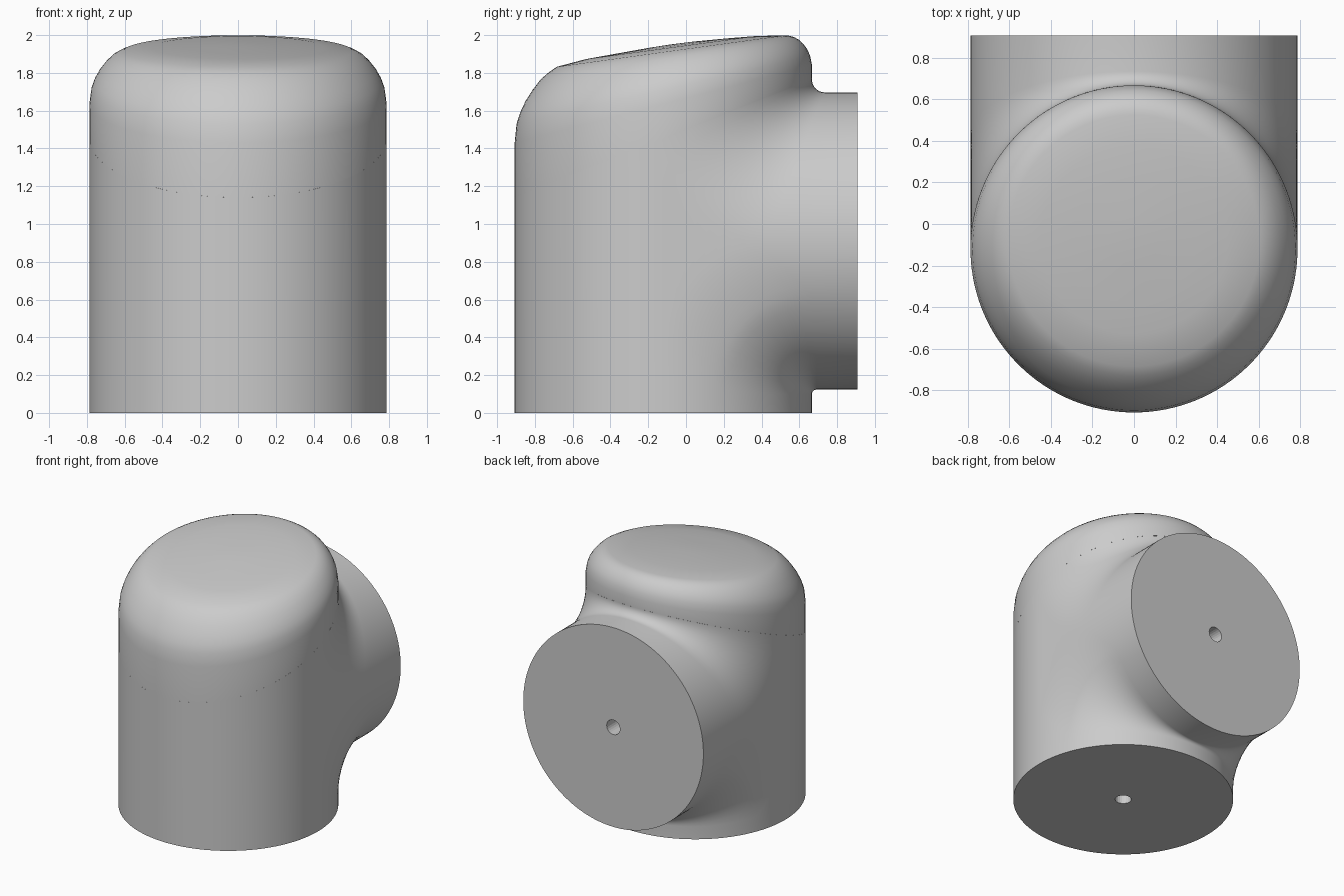
import bpy, bmesh, math
from math import sin, cos, pi, radians

if "Cube" in bpy.data.objects:
    bpy.data.objects.remove(bpy.data.objects["Cube"])

R = 0.787        # radius of both cylinders
CY = -0.12       # upright axis position in y
CZ = 0.91        # side branch axis height
END = 0.907      # branch end face
N, ARC = 64, 10


def make(name, verts, faces):
    mesh = bpy.data.meshes.new(name)
    mesh.from_pydata(verts, [], faces)
    bm = bmesh.new()
    bm.from_mesh(mesh)
    bmesh.ops.recalc_face_normals(bm, faces=bm.faces)
    bm.to_mesh(mesh)
    bm.free()
    ob = bpy.data.objects.new(name, mesh)
    bpy.context.collection.objects.link(ob)
    return ob


def smooth(ob):
    bpy.ops.object.select_all(action='DESELECT')
    ob.select_set(True)
    bpy.context.view_layer.objects.active = ob
    bpy.ops.object.shade_smooth_by_angle(angle=radians(32))


def seam(y):
    # slanted joint between body and cap
    return 1.14 + 0.4 * (y + 0.907)


def fillet(yc, zc, r, side):
    # quarter arc from the upright wall out to the branch wall
    pts = []
    for k in range(ARC + 1):
        a = k / ARC * pi / 2
        pts.append((yc + r * (1 - cos(a)), zc + side * r * (1 - sin(a))))
    return pts


def section(s):
    # outline of the tee at one x, s = half width of both cylinders there
    t = 1 - s / R
    r_top = min(0.07 + 0.6 * t, 0.54 - 0.6 * s, 0.5)
    r_low = min(0.03 + 0.75 * t, 0.81 - s, 0.5)
    front, back = CY - s, CY + s
    return ([(front, 0), (back, 0)]
            + fillet(back, CZ - s, r_low, -1)
            + [(END, CZ - s), (END, CZ + s)]
            + fillet(back, CZ + s, r_top, 1)[::-1]
            + [(back, seam(back)), (front, seam(front))])


# Body: constant-x sections lofted from left to right
verts, faces = [], []
for i in range(N + 1):
    a = radians(-88.5 + 177 * i / N)
    sec = section(R * cos(a))
    verts += [(R * sin(a), y, z) for y, z in sec]
m = len(sec)
for i in range(N):
    for j in range(m):
        k = (j + 1) % m
        faces.append((i * m + j, i * m + k, (i + 1) * m + k, (i + 1) * m + j))
faces += [tuple(range(m)), tuple(range(N * m, (N + 1) * m))]
body = make("tee_body", verts, faces)
smooth(body)

# Cap: tilted rings (radius, centre y, front z, back z)
rings = [(R, CY, 1.14, 1.77), (R, CY, 1.43, 1.84), (0.777, CY, 1.53, 1.89),
         (0.76, -0.118, 1.59, 1.925), (0.735, -0.115, 1.65, 1.955),
         (0.705, -0.107, 1.71, 1.975), (0.672, -0.098, 1.765, 1.989),
         (0.64, -0.09, 1.80, 1.996), (0.605, -0.08, 1.832, 1.999),
         (0.45, -0.08, 1.873, 1.995), (0.3, -0.08, 1.90, 1.983),
         (0.12, -0.08, 1.932, 1.966)]
S = 96
verts, faces = [], []
for r, cy, zf, zb in rings:
    for j in range(S):
        a = 2 * pi * j / S
        verts.append((r * cos(a), cy + r * sin(a),
                      (zf + zb) / 2 + (zb - zf) / 2 * sin(a)))
for i in range(len(rings) - 1):
    for j in range(S):
        k = (j + 1) % S
        faces.append((i * S + j, i * S + k, (i + 1) * S + k, (i + 1) * S + j))
verts.append((0, -0.08, 1.951))
top = (len(rings) - 1) * S
faces += [(top + j, top + (j + 1) % S, len(verts) - 1) for j in range(S)]
cap = make("slanted_cap", verts, faces)
smooth(cap)

# Small bores in the bottom and in the branch end
for name, loc, rot in (("bottom_bore_cutter", (0, CY, 0.4), (0, 0, 0)),
                       ("branch_bore_cutter", (0, 0.44, CZ), (pi / 2, 0, 0))):
    bpy.ops.mesh.primitive_cylinder_add(vertices=24, radius=0.058, depth=1.05,
                                        location=loc, rotation=rot)
    cutter = bpy.context.object
    cutter.name = name
    cutter.hide_render = True
    cutter.hide_set(True)
    mod = body.modifiers.new(name, 'BOOLEAN')
    mod.operation = 'DIFFERENCE'
    mod.solver = 'EXACT'
    mod.object = cutter
